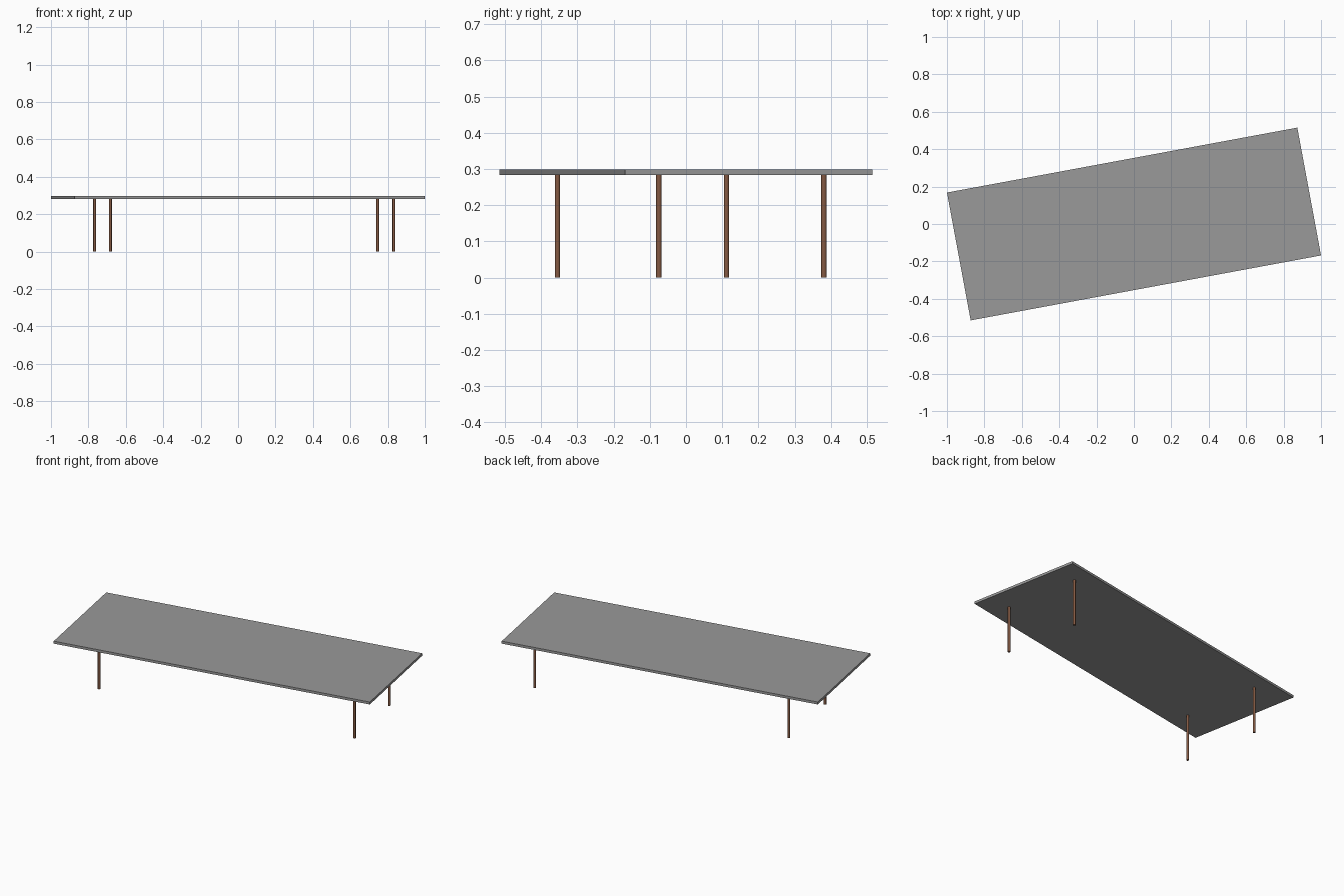
import bpy, math

if "Cube" in bpy.data.objects:
    bpy.data.objects.remove(bpy.data.objects["Cube"])

ANGLE = math.radians(10.5)      # whole table is turned on the floor
TOP_Z, UNDER_Z = 0.298, 0.283
LEG_R = 0.0075


def material(name, rgb):
    m = bpy.data.materials.new(name)
    m.diffuse_color = (*rgb, 1)
    m.use_nodes = True
    m.node_tree.nodes["Principled BSDF"].inputs["Base Color"].default_value = m.diffuse_color
    return m


grey = material("grey_top", (0.32, 0.32, 0.32))
brown = material("brown_wood", (0.23, 0.10, 0.055))

# Thin rectangular table top
bpy.ops.mesh.primitive_cube_add(size=1, location=(0, 0, (TOP_Z + UNDER_Z) / 2))
top = bpy.context.object
top.name = "table_top"
top.scale = (1.905, 0.695, TOP_Z - UNDER_Z)
top.rotation_euler.z = ANGLE
top.data.materials.append(grey)

# Four slim round legs
legs = {"front_left_leg": (-0.682, -0.355), "back_left_leg": (-0.767, 0.112),
        "back_right_leg": (0.746, 0.381), "front_right_leg": (0.832, -0.075)}
for name, (x, y) in legs.items():
    bpy.ops.mesh.primitive_cylinder_add(vertices=16, radius=LEG_R, depth=UNDER_Z,
                                        location=(x, y, UNDER_Z / 2))
    leg = bpy.context.object
    leg.name = name
    leg.rotation_euler.z = ANGLE
    leg.data.materials.append(brown)
    bpy.ops.object.shade_smooth_by_angle()
